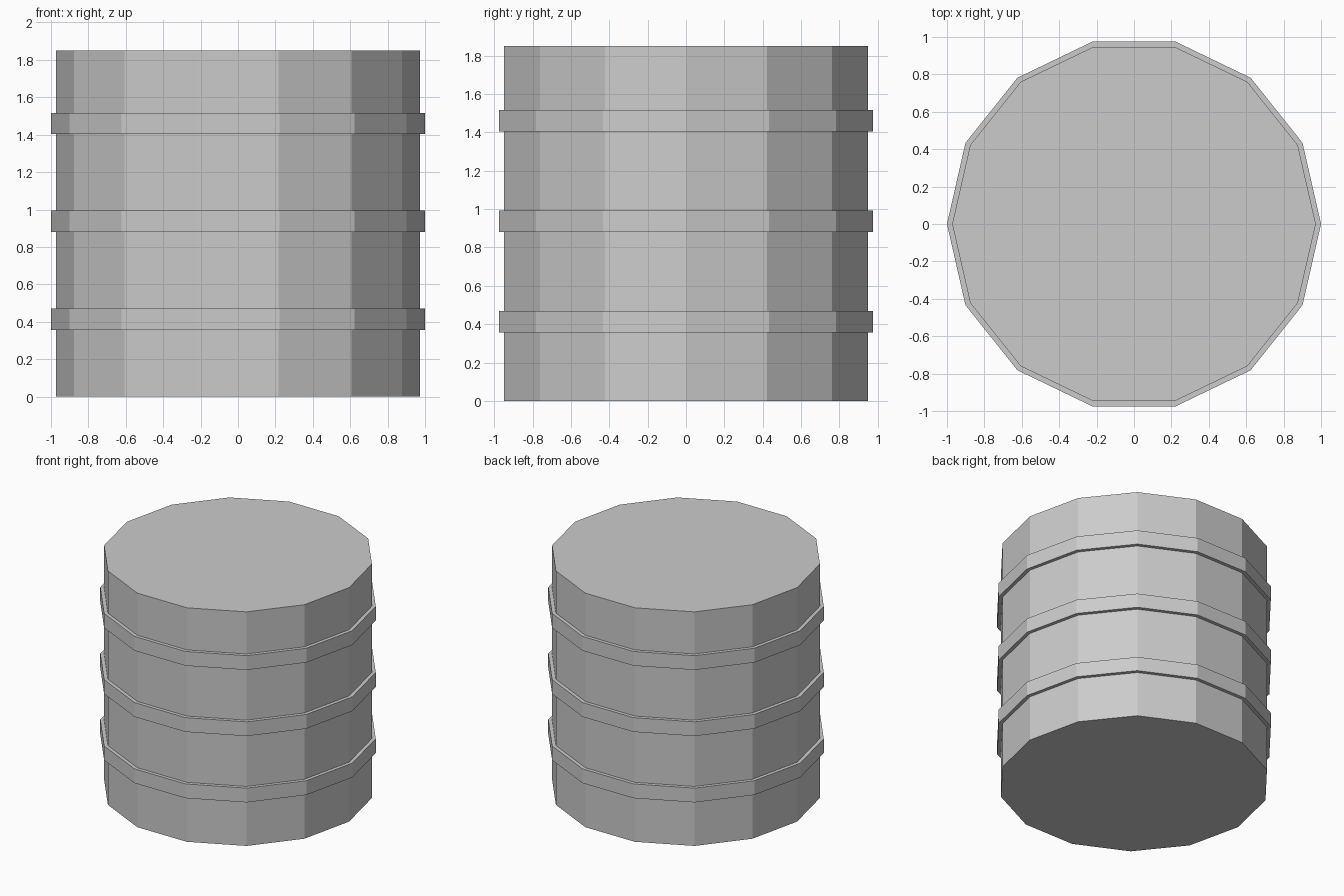
import bpy, bmesh
from math import cos, sin, tau

if "Cube" in bpy.data.objects:
    bpy.data.objects.remove(bpy.data.objects["Cube"])

SIDES = 14
BODY_R, HOOP_R, HEIGHT = 0.972, 1.0, 1.85
HOOP_H = 0.113


def revolve(name, profile, closed):
    """Turn an (r, z) profile about z; closed profiles become rings, open ones get end caps."""
    bm = bmesh.new()
    loops = [[bm.verts.new((r * cos(tau * i / SIDES), r * sin(tau * i / SIDES), z))
              for i in range(SIDES)] for r, z in profile]
    pairs = list(zip(loops, loops[1:]))
    if closed:
        pairs.append((loops[-1], loops[0]))
    else:
        bm.faces.new(loops[0][::-1])
        bm.faces.new(loops[-1])
    for a, b in pairs:
        for i in range(SIDES):
            j = (i + 1) % SIDES
            bm.faces.new((a[i], a[j], b[j], b[i]))
    bmesh.ops.recalc_face_normals(bm, faces=bm.faces)
    mesh = bpy.data.meshes.new(name)
    bm.to_mesh(mesh)
    bm.free()
    obj = bpy.data.objects.new(name, mesh)
    bpy.context.collection.objects.link(obj)
    return obj


# Drum body
revolve("barrel_body", [(BODY_R, 0), (BODY_R, HEIGHT)], closed=False)

# Three raised hoops
for label, z in (("lower", 0.357), ("middle", 0.881), ("upper", 1.404)):
    inner = BODY_R - 0.01
    revolve(label + "_hoop", [(inner, z), (HOOP_R, z), (HOOP_R, z + HOOP_H), (inner, z + HOOP_H)], closed=True)
